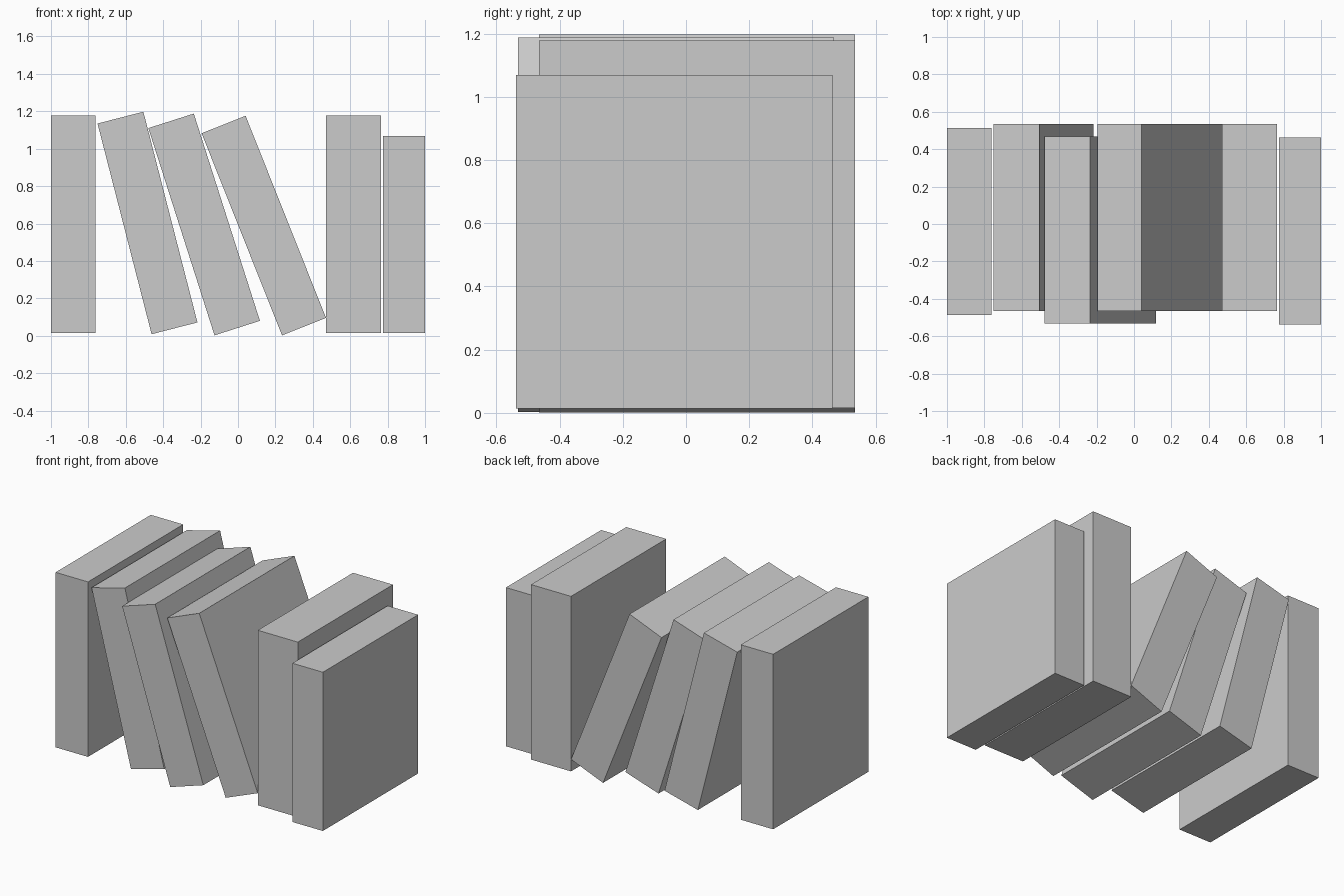
import bpy
from math import radians

if "Cube" in bpy.data.objects:
    bpy.data.objects.remove(bpy.data.objects["Cube"])

DEPTH = 1.0


def book(name, x, y, z, width, height, lean=0.0):
    """Plain closed book block, centred at (x, y, z), leaning towards -x."""
    bpy.ops.mesh.primitive_cube_add(size=1, location=(x, y, z),
                                    rotation=(0, -radians(lean), 0))
    ob = bpy.context.object
    ob.name = name
    ob.scale = (width, DEPTH, height)
    bpy.ops.object.transform_apply(location=False, rotation=False, scale=True)
    return ob


# upright book at the left end
book("left_upright_book", -0.881, 0.013, 0.597, 0.238, 1.163)

# three leaning books
book("leaning_book_1", -0.484, 0.035, 0.603, 0.253, 1.163, 14.4)
book("leaning_book_2", -0.181, -0.032, 0.595, 0.255, 1.163, 17.7)
book("leaning_book_3", 0.138, 0.035, 0.589, 0.253, 1.163, 21.7)

# two upright books at the right end
book("thick_upright_book", 0.618, 0.035, 0.597, 0.294, 1.163)
book("short_upright_book", 0.888, -0.037, 0.541, 0.224, 1.055)
